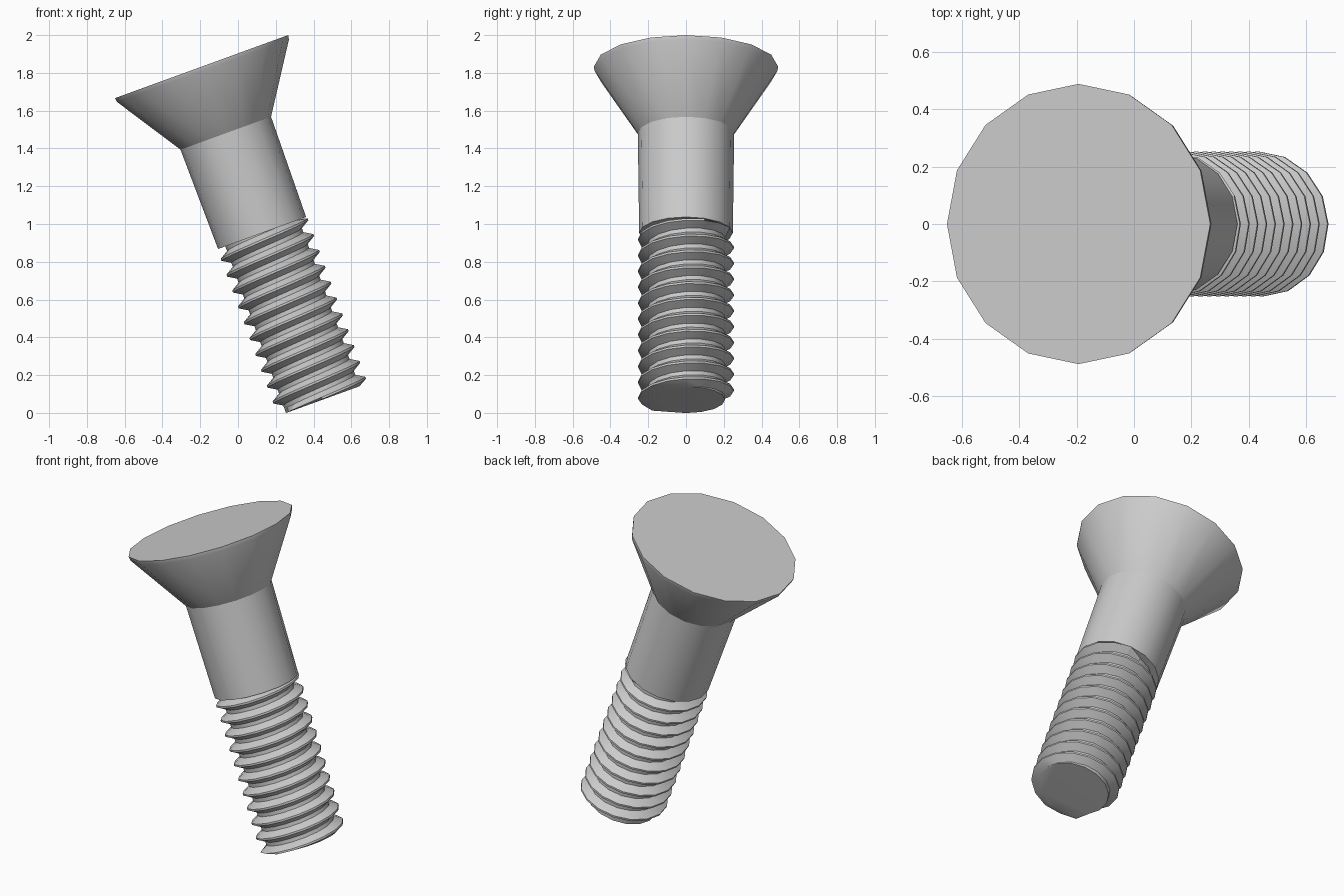
import bpy, bmesh
from math import cos, sin, pi, radians
from mathutils import Matrix

if "Cube" in bpy.data.objects:
    bpy.data.objects.remove(bpy.data.objects["Cube"])

SIDES = 16
SHANK_END, TIP = -0.937, -1.876       # heights along the screw axis, head top at 0
CREST, ROOT, PITCH = 0.253, 0.207, 0.0893
bm = bmesh.new()


def point(r, a, z):
    return bm.verts.new((r * cos(a), r * sin(a), z))


def ring(r, z, n=SIDES):
    return [point(r, 2 * pi * i / n, z) for i in range(n)]


def skin(a, b):
    n = len(a)
    for i in range(n):
        j = (i + 1) % n
        bm.faces.new((a[i], a[j], b[j], b[i]))


def loop_edges(vs):
    return [bm.edges.get((vs[i - 1], vs[i])) for i in range(len(vs))]


# Countersunk head and plain shank
profile = [(0.488, 0), (0.484, -0.023), (0.255, -0.375),
           (0.248, SHANK_END), (ROOT, SHANK_END)]
rings = [ring(r, z) for r, z in profile]
for a, b in zip(rings, rings[1:]):
    skin(a, b)

# Hexagonal socket sunk into the head
hex_top, hex_floor = ring(0.293, 0, 6), ring(0.293, -0.065, 6)
skin(hex_top, hex_floor)
bm.faces.new(hex_floor)
bmesh.ops.bridge_loops(bm, edges=loop_edges(rings[0]) + loop_edges(hex_top))

# Helical thread: one clamped tooth profile per column, rising one pitch per turn
tooth = [(CREST, 1 / 16), (CREST, -1 / 16), (ROOT, -3 / 8), (ROOT, -5 / 8)]
columns = []
for i in range(SIDES + 1):
    a, col = 2 * pi * i / SIDES, []
    for turn in range(-8, 8):
        for r, f in tooth:
            z = -1.309 + PITCH * (f - turn + i / SIDES)
            if not TIP < z < SHANK_END:
                z, r = max(TIP, min(SHANK_END, z)), ROOT
            col.append(point(r, a, z))
    columns.append(col)
for c, d in zip(columns, columns[1:]):
    for k in range(len(c) - 1):
        bm.faces.new((c[k], c[k + 1], d[k + 1], d[k]))

# Flat tip
bm.faces.new(ring(ROOT, TIP))

bmesh.ops.remove_doubles(bm, verts=bm.verts[:], dist=0.0003)
bmesh.ops.recalc_face_normals(bm, faces=bm.faces[:])
bm.transform(Matrix.Translation((-0.193, 0, 1.833)) @ Matrix.Rotation(radians(-20), 4, 'Y'))

mesh = bpy.data.meshes.new("countersunk_screw")
bm.to_mesh(mesh)
bm.free()
screw = bpy.data.objects.new("countersunk_screw", mesh)
bpy.context.collection.objects.link(screw)
bpy.context.view_layer.objects.active = screw
screw.select_set(True)
bpy.ops.object.shade_smooth_by_angle(angle=radians(30))
